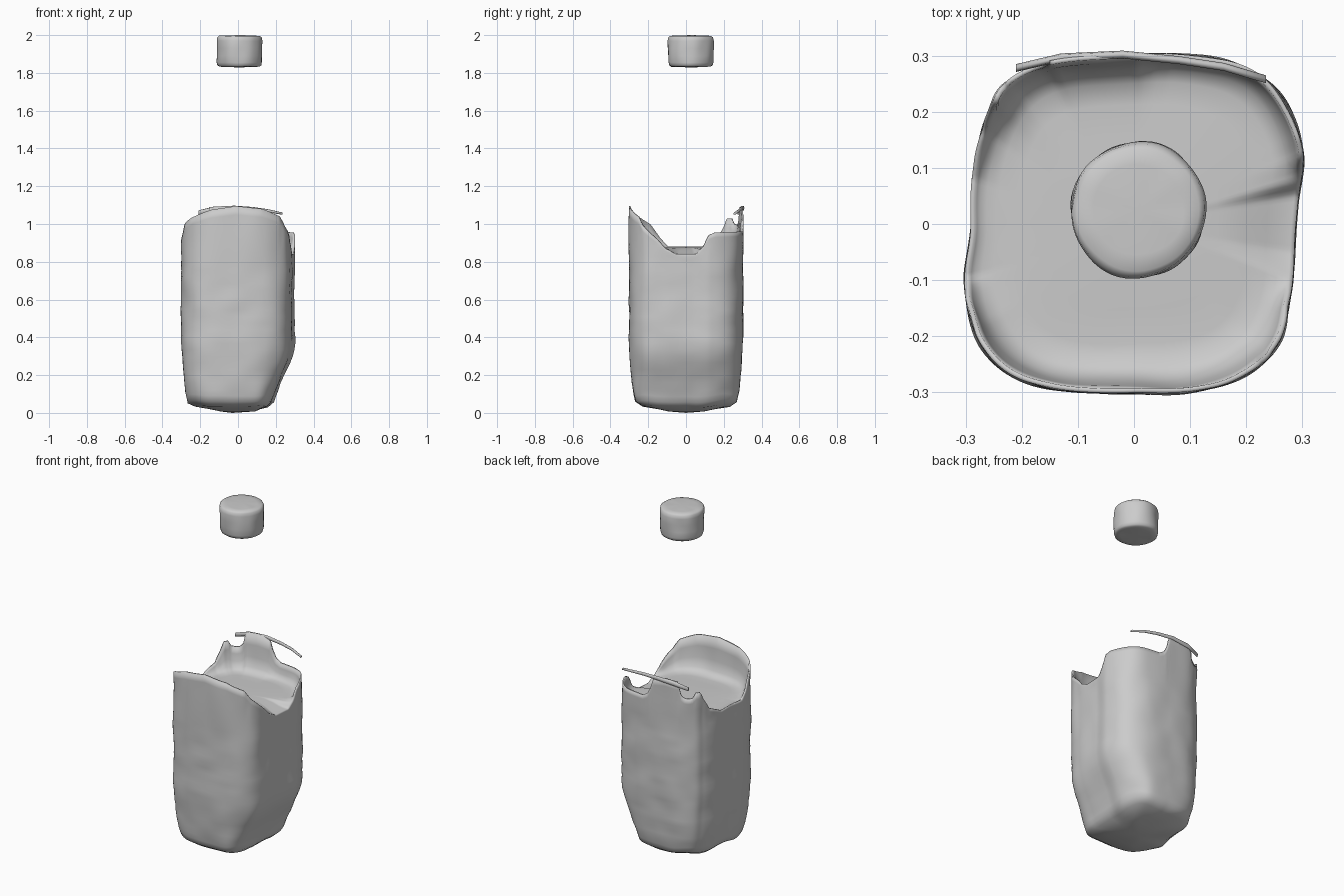
import bpy, bmesh, math
from mathutils import Vector, noise

if "Cube" in bpy.data.objects:
    bpy.data.objects.remove(bpy.data.objects["Cube"])

SEG = 240


def interp(table, x):
    for (a, u), (b, v) in zip(table, table[1:]):
        if x <= b:
            return u + (v - u) * (x - a) / (b - a)
    return table[-1][1]


def smooth(a, b, x):
    t = min(1, max(0, (x - a) / (b - a)))
    return t * t * (3 - 2 * t)


def loft(name, rings, bottom, top):
    bm = bmesh.new()
    loops = [[bm.verts.new(p) for p in r] for r in rings]
    for a, b in zip(loops, loops[1:]):
        for i in range(len(a)):
            j = (i + 1) % len(a)
            bm.faces.new((a[i], a[j], b[j], b[i]))
    for loop, point in ((loops[0][::-1], bottom), (loops[-1], top)):
        c = bm.verts.new(point)
        for i in range(len(loop)):
            bm.faces.new((loop[i], loop[(i + 1) % len(loop)], c))
    bmesh.ops.recalc_face_normals(bm, faces=bm.faces)
    me = bpy.data.meshes.new(name)
    bm.to_mesh(me)
    bm.free()
    ob = bpy.data.objects.new(name, me)
    bpy.context.collection.objects.link(ob)
    for p in me.polygons:
        p.use_smooth = True
    return ob


# torn rim height by angle, counter-clockwise from the right side
RIM = [(0, .84), (10, .84), (17, .88), (22, .94), (28, .955), (60, .96), (78, .96),
       (84, .98), (88, 1.02), (91, 1.08), (105, 1.095), (119, 1.09), (121, 1.02),
       (124, 1.0), (128, .995), (132, 1.0), (135, 1.03), (140, 1.03), (144, .98),
       (150, .92), (165, .88), (198, .88), (206, .93), (215, 1.0), (225, 1.03),
       (245, 1.075), (270, 1.095), (295, 1.08), (312, 1.04), (318, .99), (324, .96),
       (332, .92), (340, .87), (350, .84), (360, .84)]
# body width by height
WIDTH = [(0, .2), (.02, .5), (.035, .76), (.06, .89), (.12, .935), (.25, .975),
         (.4, 1), (1.2, 1)]


def body_point(deg, scale, z, wobble=.006):
    a = math.radians(deg)
    c, s = math.cos(a), math.sin(a)
    r = .302 / (abs(c) ** 3.2 + abs(s) ** 3.2) ** (1 / 3.2) * scale
    x, y = r * c, r * s
    x += .03 * y                                     # front and back walls are offset
    # sunken right and left sides, sloping in near the base on the right
    if x > 0:
        x -= .014 * smooth(.1, .3, x) * smooth(-.24, -.12, y) * (1 - smooth(.03, .13, y))
        x -= .075 * smooth(.05, .28, x) * (1 - smooth(.06, .36, z))
    else:
        x += .012 * smooth(.1, .3, -x) * smooth(-.1, .0, y) * (1 - smooth(.2, .25, y))
    p = Vector((x, y, z))
    n = noise.noise(p * 7) * wobble + noise.noise(Vector((x * 8, y * 8, z * 28))) * wobble * .5
    return p + Vector((c, s, 0)) * n


# body: outside wall, thin rim, then the inner surface
angles = [360 * i / SEG for i in range(SEG)]
rings = []
for z in [.008, .02, .035, .06, .09, .12] + [.16 + .035 * i for i in range(19)]:
    ring = []
    for d in angles:
        p = body_point(d, interp(WIDTH, z), z)
        if .02 < z < .13:                            # uneven underside
            p.z += .02 * noise.noise(Vector((p.x * 7, p.y * 7, 1)))
        ring.append(p)
    rings.append(ring)
for k in (.3, .6, .85, 1):
    rings.append([body_point(d, 1, .79 + (interp(RIM, d) - .79) * k) for d in angles])
for scale, k in [(.975, 1), (.96, .7), (.94, .4), (.9, .15), (.83, .04), (.7, 0), (.5, 0), (.25, 0)]:
    ring = []
    for d in angles:
        h = interp(RIM, d)
        blend = smooth(.5, 1, scale)
        floor = min(.865, h) * blend + .875 * (1 - blend)
        ring.append(body_point(d, scale, floor + max(0, h - floor) * k))
    rings.append(ring)
loft("container_body", rings, (-.03, 0, 0), (0, 0, .877))

# thin torn strip along the back rim
strip_path = [(-.21, .278, 1.06), (-.13, .297, 1.078), (-.02, .302, 1.085), (.08, .292, 1.08),
              (.16, .28, 1.07), (.235, .258, 1.055)]
strip_rings = []
for i, (x, y, z) in enumerate(strip_path):
    h = .014 - .002 * abs(i - 1)
    strip_rings.append([(x, y + .007 * math.cos(t * math.pi / 4), z + h * math.sin(t * math.pi / 4))
                        for t in range(8)])
loft("torn_rim_strip", strip_rings, strip_path[0], strip_path[-1])

# floating cap
cap = []
for r, z in [(.08, 1.833), (.105, 1.833), (.115, 1.84), (.119, 1.855), (.12, 1.89),
             (.12, 1.93), (.121, 1.97), (.118, 1.988), (.109, 1.996), (.08, 1.997)]:
    ring = []
    for i in range(64):
        a = math.tau * i / 64
        p = Vector((r * math.cos(a), r * math.sin(a), z))
        n = noise.noise(p * 14) * .006
        ring.append((.008 + p.x + math.cos(a) * n, .025 + p.y + math.sin(a) * n, z + n * .5))
    cap.append(ring)
loft("cap", cap, (.008, .025, 1.828), (.008, .025, 2.0))
